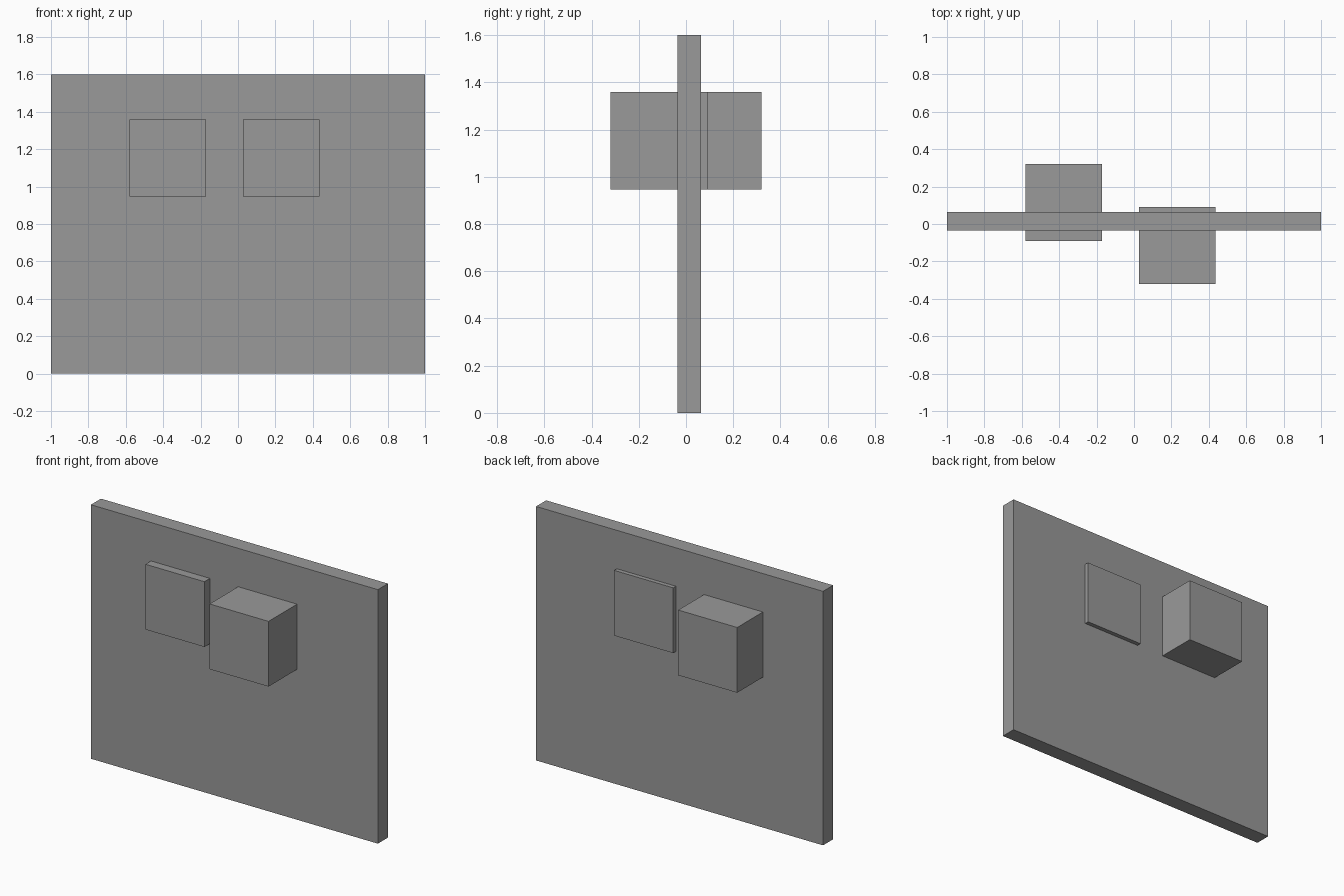
import bpy

if "Cube" in bpy.data.objects:
    bpy.data.objects.remove(bpy.data.objects["Cube"])

# Dark grey shared by all parts
grey = bpy.data.materials.new("dark_grey")
grey.diffuse_color = (0.32, 0.32, 0.32, 1)
grey.use_nodes = True
grey.node_tree.nodes["Principled BSDF"].inputs["Base Color"].default_value = grey.diffuse_color


def box(name, lo, hi):
    """Axis-aligned box between two corners."""
    centre = [(a + b) / 2 for a, b in zip(lo, hi)]
    bpy.ops.mesh.primitive_cube_add(size=1, location=centre)
    ob = bpy.context.object
    ob.name = name
    ob.scale = [b - a for a, b in zip(lo, hi)]
    bpy.ops.object.transform_apply(location=False, rotation=False, scale=True)
    ob.data.materials.append(grey)
    return ob


# Upright wall panel
box("panel", (-1, -0.036, 0), (1, 0.064, 1.6))

# Two equal cubes pushed through the panel, one to the back, one to the front
SIZE, Z = 0.411, 0.947
for name, x, y in (("back_block", -0.581, 0.32 - SIZE), ("front_block", 0.026, -0.32)):
    box(name, (x, y, Z), (x + SIZE, y + SIZE, Z + SIZE))
